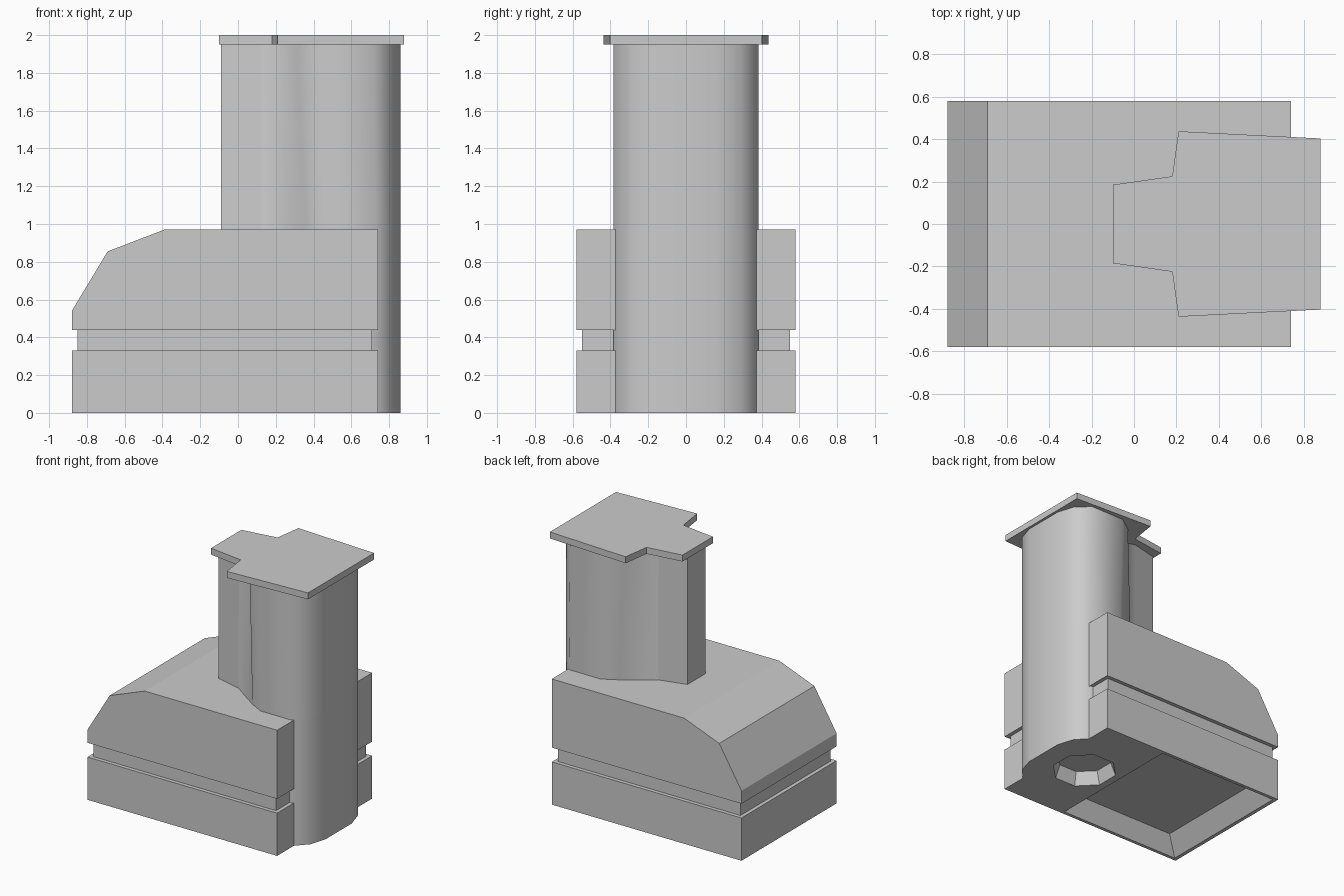
import bpy, bmesh, math

if "Cube" in bpy.data.objects:
    bpy.data.objects.remove(bpy.data.objects["Cube"])

gray = bpy.data.materials.new("light_gray")
gray.diffuse_color = (0.6, 0.6, 0.6, 1)
gray.use_nodes = True
gray.node_tree.nodes["Principled BSDF"].inputs["Base Color"].default_value = gray.diffuse_color


def finish(name, bm):
    bmesh.ops.recalc_face_normals(bm, faces=bm.faces[:])
    me = bpy.data.meshes.new(name)
    bm.to_mesh(me)
    bm.free()
    me.materials.append(gray)
    ob = bpy.data.objects.new(name, me)
    bpy.context.collection.objects.link(ob)
    return ob


def loft(rings):
    """Join closed rings of equal point count and cap both ends."""
    bm = bmesh.new()
    loops = [[bm.verts.new(p) for p in r] for r in rings]
    n = len(loops[0])
    for a, b in zip(loops, loops[1:]):
        for i in range(n):
            j = (i + 1) % n
            bm.faces.new((a[i], a[j], b[j], b[i]))
    bm.faces.new(loops[0])
    bm.faces.new(loops[-1])
    return bm


def mirrored(half, z):
    """Closed ring from a half outline given as (x, y) with y > 0."""
    return [(x, y, z) for x, y in half] + [(x, -y, z) for x, y in reversed(half)]


def rect(x0, x1, y, z):
    return mirrored([(x0, y), (x1, y)], z)


def cut(ob, cutter):
    m = ob.modifiers.new("cut", 'BOOLEAN')
    m.operation = 'DIFFERENCE'
    m.solver = 'EXACT'
    m.object = cutter
    bpy.context.view_layer.objects.active = ob
    bpy.ops.object.modifier_apply(modifier=m.name)


# Lower box, groove and chamfered upper body
base = finish("lower_body", loft([rect(-.88, .74, .58, 0), rect(-.88, .74, .58, .33)]))
finish("groove_band", loft([rect(-.85, .71, .55, .32), rect(-.85, .71, .55, .45)]))
side = [(-.88, .44), (-.88, .54), (-.69, .855), (-.39, .97), (.74, .97), (.74, .44)]
finish("upper_body", loft([[(x, y, z) for x, z in side] for y in (-.58, .58)]))

# Tower: narrow neck blending into a rounded column
low = [(-.09, .11), (.12, .165), (.24, .25), (.35, .325), (.46, .385),
       (.73, .385), (.82, .29), (.86, .16)]
top = [(-.09, .11), (.12, .16), (.24, .13), (.31, .30), (.43, .385),
       (.72, .385), (.82, .29), (.86, .16)]
bm = loft([mirrored(low, 0), mirrored(low, .97), mirrored(top, 1.97)])
for f in bm.faces:
    f.smooth = abs(f.calc_center_median().z - 1) < .99 and len(f.verts) == 4
for e in bm.edges:
    a, b = e.verts
    if abs(a.co.z - b.co.z) > .1 and a.co.x < .2:
        e.smooth = False
    if a.co.z == b.co.z and a.co.z != .97:
        e.smooth = False
tower = finish("tower", bm)

# Flat cap plate
cap = [(-.10, .185), (.18, .225), (.21, .437), (.88, .403)]
finish("tower_cap", loft([mirrored(cap, 1.95), mirrored(cap, 2.0)]))

# Underside: shallow tray and octagonal flue opening
tray = finish("tray_cutter", loft([rect(-.86, .2, .56, -.01), rect(-.74, .12, .48, .13)]))
oct_ring = lambda r, z: [(.47 + r * math.cos(math.radians(22.5 + 45 * i)),
                          r * math.sin(math.radians(22.5 + 45 * i)), z) for i in range(8)]
flue = finish("flue_cutter", loft([oct_ring(.24, -.01), oct_ring(.2, .1)]))
cut(base, tray)
cut(base, flue)
cut(tower, flue)
cut(tower, tray)
for c in (tray, flue):
    bpy.data.objects.remove(c)
